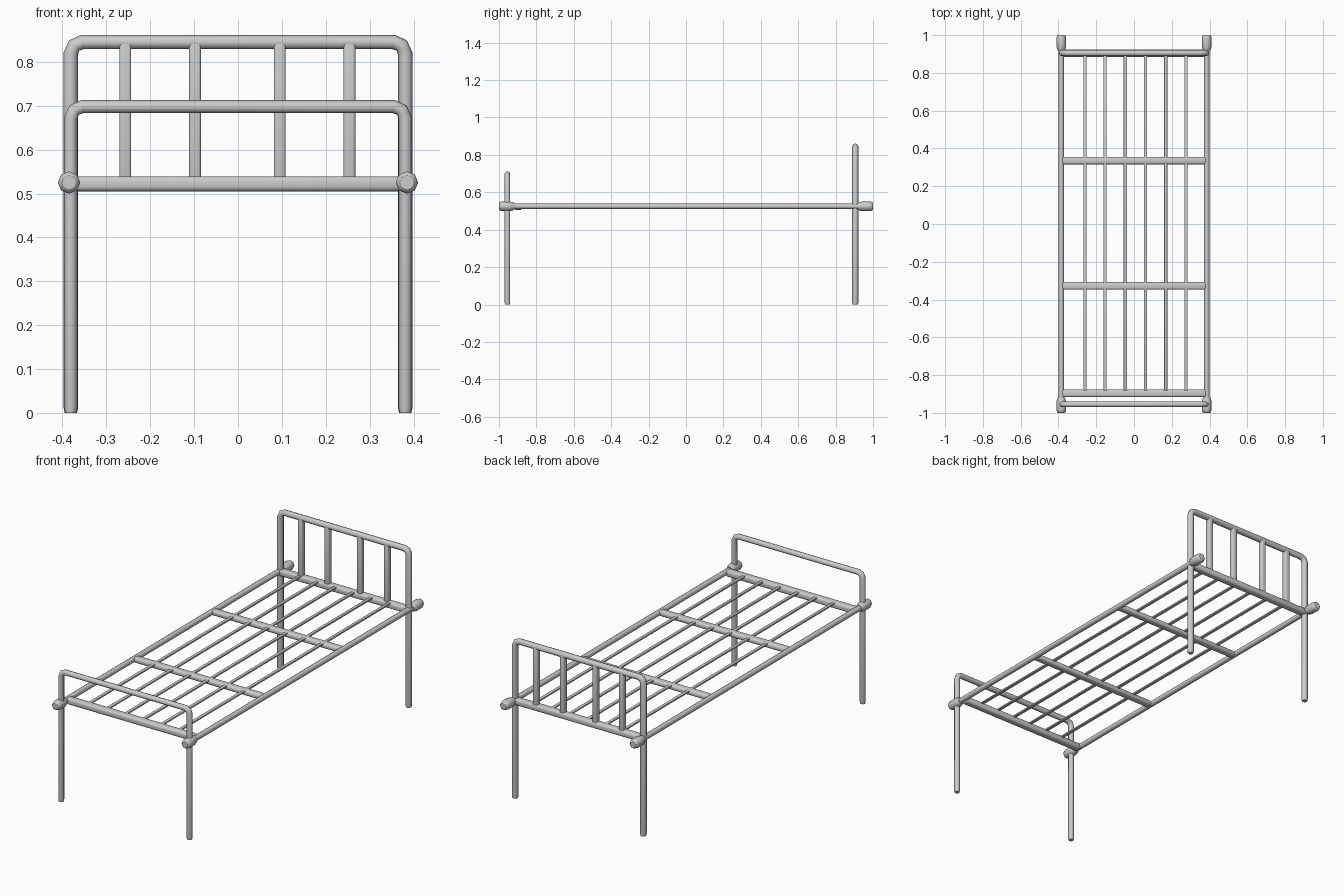
import bpy, math

if "Cube" in bpy.data.objects:
    bpy.data.objects.remove(bpy.data.objects["Cube"])


def smooth(ob, angle=45):
    bpy.ops.object.select_all(action='DESELECT')
    ob.select_set(True)
    bpy.context.view_layer.objects.active = ob
    if ob.type == 'CURVE':
        bpy.ops.object.convert(target='MESH')
    bpy.ops.object.shade_smooth_by_angle(angle=math.radians(angle))


def tube(name, points, depth, res=2):
    """Capped round tube along points (x, y, z, radius factor)."""
    cu = bpy.data.curves.new(name, 'CURVE')
    cu.dimensions = '3D'
    cu.bevel_depth = depth
    cu.bevel_resolution = res
    cu.use_fill_caps = True
    sp = cu.splines.new('POLY')
    sp.points.add(len(points) - 1)
    for p, co in zip(sp.points, points):
        p.co = (co[0], co[1], co[2], 1)
        p.radius = co[3] if len(co) > 3 else 1
    ob = bpy.data.objects.new(name, cu)
    bpy.context.collection.objects.link(ob)
    smooth(ob, 50)


def bar(name, center, size, bevel):
    """Straight bar with rounded long edges."""
    bpy.ops.mesh.primitive_cube_add(size=1, location=center)
    ob = bpy.context.object
    ob.name = name
    ob.scale = size
    bpy.ops.object.transform_apply(location=False, rotation=False, scale=True)
    mod = ob.modifiers.new("round", 'BEVEL')
    mod.width = bevel
    mod.segments = 3
    bpy.ops.object.modifier_apply(modifier=mod.name)
    smooth(ob)


def end_frame(name, y, top, r, x=0.381, bend=0.026):
    """Inverted U: two legs joined over a top bar with clipped corners."""
    half = [(x, y, 0, 0.85), (x, y, 0.012, 1)]
    for i in range(3):
        a = math.radians(45 * i)
        half.append((x - bend + bend * math.cos(a), y,
                     top - bend + bend * math.sin(a), 1))
    other = [(-p[0], p[1], p[2], p[3]) for p in reversed(half)]
    tube(name, half + other, r)


Z = 0.525          # height of the bed base
HEAD, FOOT = 0.905, -0.955

# Head and foot frames with legs
end_frame("headboard_frame", HEAD, 0.845, 0.0165)
end_frame("footboard_frame", FOOT, 0.698, 0.015)

# Headboard uprights
for i, x in enumerate((-0.257, -0.098, 0.095, 0.254)):
    bar(f"headboard_bar_{i}", (x, HEAD, 0.685), (0.027, 0.03, 0.32), 0.006)

# Long side rails and end knobs
for side, s in (("left", -1), ("right", 1)):
    x = s * 0.385
    tube(f"side_rail_{side}", [(x, -0.96, Z), (x, 0.93, Z)], 0.0145)
    for end, e in (("foot", -1), ("head", 1)):
        profile = [(0.918, 0.7), (0.926, 0.85), (0.942, 1), (0.985, 1),
                   (0.996, 0.88), (1.0, 0.65)]
        tube(f"knob_{end}_{side}", [(x, e * y, Z, r) for y, r in profile], 0.0255)

# Cross rails, flattened
for i, (y, h) in enumerate(((-0.897, 0.034), (-0.328, 0.028),
                            (0.336, 0.028), (0.905, 0.034))):
    bar(f"cross_rail_{i}", (0, y, 0.539 - h / 2), (0.766, 0.04, h), 0.011)

# Thin lengthwise slats
for i in range(6):
    bar(f"slat_{i}", (-0.26 + i * 0.107, 0, 0.533), (0.017, 1.79, 0.009), 0.002)
